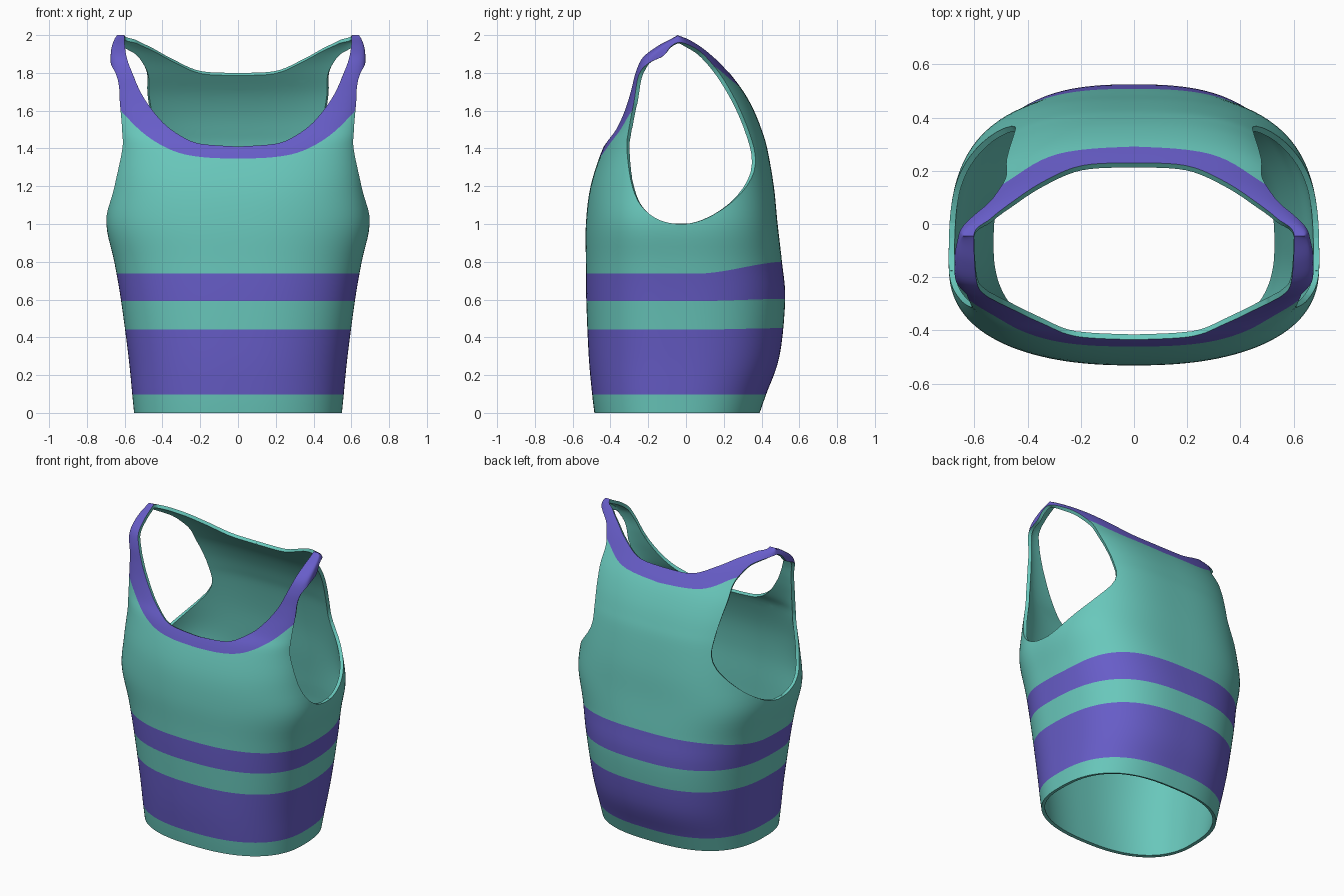
import bpy, bmesh, math
from mathutils import Vector

if "Cube" in bpy.data.objects:
    bpy.data.objects.remove(bpy.data.objects["Cube"])


def spline(pts, n, closed=False):
    """Catmull-Rom through tuples of any length, n samples per span."""
    out, m = [], len(pts)
    for i in range(m if closed else m - 1):
        ids = [i - 1, i, i + 1, i + 2]
        ids = [k % m if closed else min(max(k, 0), m - 1) for k in ids]
        a, b, c, d = (pts[k] for k in ids)
        for s in range(n):
            t = s / n
            out.append(tuple(0.5 * (2 * q + (r - p) * t + (2 * p - 5 * q + 4 * r - u) * t * t
                                    + (3 * q - p - 3 * r + u) * t ** 3)
                             for p, q, r, u in zip(a, b, c, d)))
    if not closed:
        out.append(tuple(pts[-1]))
    return out


def lookup(curve, x):
    for (x0, z0), (x1, z1) in zip(curve, curve[1:]):
        if x <= x1:
            return z0 + (z1 - z0) * (x - x0) / (x1 - x0)
    return curve[-1][1]


def smooth(a, b, v):
    t = min(max((v - a) / (b - a), 0), 1)
    return t * t * (3 - 2 * t)


# body levels: z, front y, back y, half width, widest y, front squareness, back squareness
LEVELS = [
    (0.00, -.485, .39, .55, -.08, 2.4, 2.6),
    (0.10, -.497, .425, .56, -.08, 2.4, 2.6),
    (0.30, -.515, .495, .58, -.08, 2.4, 2.6),
    (0.60, -.528, .525, .62, -.10, 2.4, 2.7),
    (0.80, -.53, .508, .655, -.12, 2.4, 2.8),
    (1.00, -.53, .485, .697, -.15, 2.4, 3.0),
    (1.20, -.505, .465, .675, -.15, 2.6, 3.0),
    (1.40, -.44, .43, .653, -.15, 3.0, 3.0),
    (1.50, -.375, .40, .652, -.15, 4.0, 3.0),
    (1.60, -.33, .36, .656, -.15, 5.0, 3.0),
    (1.70, -.30, .305, .664, -.15, 5.5, 3.0),
    (1.80, -.275, .23, .673, -.15, 6.0, 3.0),
    (1.88, -.24, .165, .675, -.13, 6.0, 3.0),
    (1.94, -.165, .10, .668, -.09, 5.0, 3.0),
    (1.98, -.09, .03, .653, -.05, 4.0, 3.0),
    (2.00, -.045, -.045, .64, -.045, 3.0, 3.0),
]
# armhole outline in the side view (y, z)
ARM = spline([(-.04, 1.0), (-.15, 1.025), (-.24, 1.10), (-.29, 1.22), (-.313, 1.4), (-.303, 1.5),
              (-.275, 1.65), (-.25, 1.79), (-.20, 1.85), (-.12, 1.89), (-.08, 1.94), (-.03, 1.962),
              (.05, 1.93), (.11, 1.88), (.19, 1.78), (.275, 1.63), (.34, 1.47), (.368, 1.35),
              (.35, 1.25), (.28, 1.15), (.18, 1.07), (.07, 1.015)], 4, True)
# neck edge and trim edge as height over |x|
NECK_F = spline([(0, 1.41), (.2, 1.425), (.3, 1.465), (.4, 1.54), (.5, 1.67), (.56, 1.8),
                 (.595, 1.91), (.61, 2.1)], 6)
NECK_B = spline([(0, 1.80), (.2, 1.81), (.35, 1.875), (.45, 1.93), (.55, 1.98), (.6, 2.02)], 6)
TRIM_F = spline([(0, 1.345), (.2, 1.355), (.35, 1.39), (.5, 1.48), (.64, 1.62), (.7, 1.68)], 6)
TRIM_B = spline([(0, 1.72), (.3, 1.745), (.48, 1.83), (.6, 1.87)], 6)


def front_back(p, front, back):
    t = smooth(-.11, .02, p.y)
    x = abs(p.x)
    return p.z - lookup(front, x) * (1 - t) - lookup(back, x) * t


def neck(p):
    return front_back(p, NECK_F, NECK_B)


def trim(p):
    return front_back(p, TRIM_F, TRIM_B)


def arm(p):
    """Negative inside the armhole."""
    if p.z < .95 or abs(p.x) < .38:
        return .1
    best, inside = 9.0, False
    for (ay, az), (by, bz) in zip(ARM, ARM[1:] + ARM[:1]):
        dy, dz = by - ay, bz - az
        t = min(max(((p.y - ay) * dy + (p.z - az) * dz) / (dy * dy + dz * dz), 0), 1)
        best = min(best, math.hypot(ay + t * dy - p.y, az + t * dz - p.z))
        if (az > p.z) != (bz > p.z) and p.y < ay + dy * (p.z - az) / dz:
            inside = not inside
    return max(-best if inside else best, .38 - abs(p.x))


def band(z, rise):
    return lambda p: p.z - z - rise * smooth(.05, .55, p.y)


BANDS = [band(.098, 0), band(.441, .008), band(.592, .012), band(.737, .065)]


def cut(bm, fn):
    """Split the mesh along fn = 0."""
    val = {v: fn(v.co) for v in bm.verts}
    new = []
    for e in [e for e in bm.edges if (val[e.verts[0]] < 0) != (val[e.verts[1]] < 0)]:
        v, w = e.verts
        a, b = v.co.copy(), w.co.copy()
        neg, lo, hi = val[v] < 0, 0.0, 1.0
        for _ in range(12):
            m = (lo + hi) / 2
            if (fn(a.lerp(b, m)) < 0) == neg:
                lo = m
            else:
                hi = m
        t = min(max(lo, .002), .998)
        nv = bmesh.utils.edge_split(e, v, t)[1]
        nv.co = a.lerp(b, t)
        new.append(nv)
    bmesh.ops.connect_verts(bm, verts=new)


def remove(bm, test):
    gone = [f for f in bm.faces if test(f.calc_center_median())]
    bmesh.ops.delete(bm, geom=gone, context='FACES')


# tapered body tube
SEG = 144
bm = bmesh.new()
rings = []
for z, fy, by, w, c, nf, nb in spline(LEVELS, 5):
    ring = []
    for i in range(SEG):
        a = 2 * math.pi * (i + .5) / SEG
        co, si = math.cos(a), math.sin(a)
        n, d = (nb, by - c) if si > 0 else (nf, c - fy)
        r = (abs(co) ** n + abs(si) ** n) ** (-1 / n)
        ring.append(bm.verts.new((w * r * co, c + d * r * si, z)))
    rings.append(ring)
for lo, hi in zip(rings, rings[1:]):
    for i in range(SEG):
        j = (i + 1) % SEG
        bm.faces.new((lo[i], lo[j], hi[j], hi[i]))
bmesh.ops.remove_doubles(bm, verts=bm.verts, dist=1e-4)

# neck and arm openings
cut(bm, neck)
remove(bm, lambda p: neck(p) > 0)
cut(bm, arm)
remove(bm, lambda p: arm(p) < 0)

# painted bands and neck trim
for fn in BANDS + [trim]:
    cut(bm, fn)
for f in bm.faces:
    p = f.calc_center_median()
    over = sum(fn(p) > 0 for fn in BANDS)
    f.material_index = 0 if over in (1, 3) or trim(p) > 0 else 1
    f.smooth = True
bmesh.ops.remove_doubles(bm, verts=bm.verts, dist=2e-4)

mesh = bpy.data.meshes.new("tank_top")
bm.to_mesh(mesh)
bm.free()
for name, col in (("purple", (.136, .109, .578, 1)), ("teal", (.141, .578, .503, 1))):
    mat = bpy.data.materials.new(name)
    mat.diffuse_color = col
    mat.use_nodes = True
    mat.node_tree.nodes["Principled BSDF"].inputs["Base Color"].default_value = mat.diffuse_color
    mesh.materials.append(mat)
top = bpy.data.objects.new("tank_top", mesh)
bpy.context.collection.objects.link(top)

# cloth thickness, teal lining and rims
sol = top.modifiers.new("thickness", 'SOLIDIFY')
sol.thickness = .022
sol.offset = -1
sol.material_offset = 1
sol.material_offset_rim = 1
bpy.context.view_layer.objects.active = top
top.select_set(True)
bpy.ops.object.modifier_apply(modifier=sol.name)
bpy.ops.object.shade_smooth_by_angle(angle=math.radians(50))
